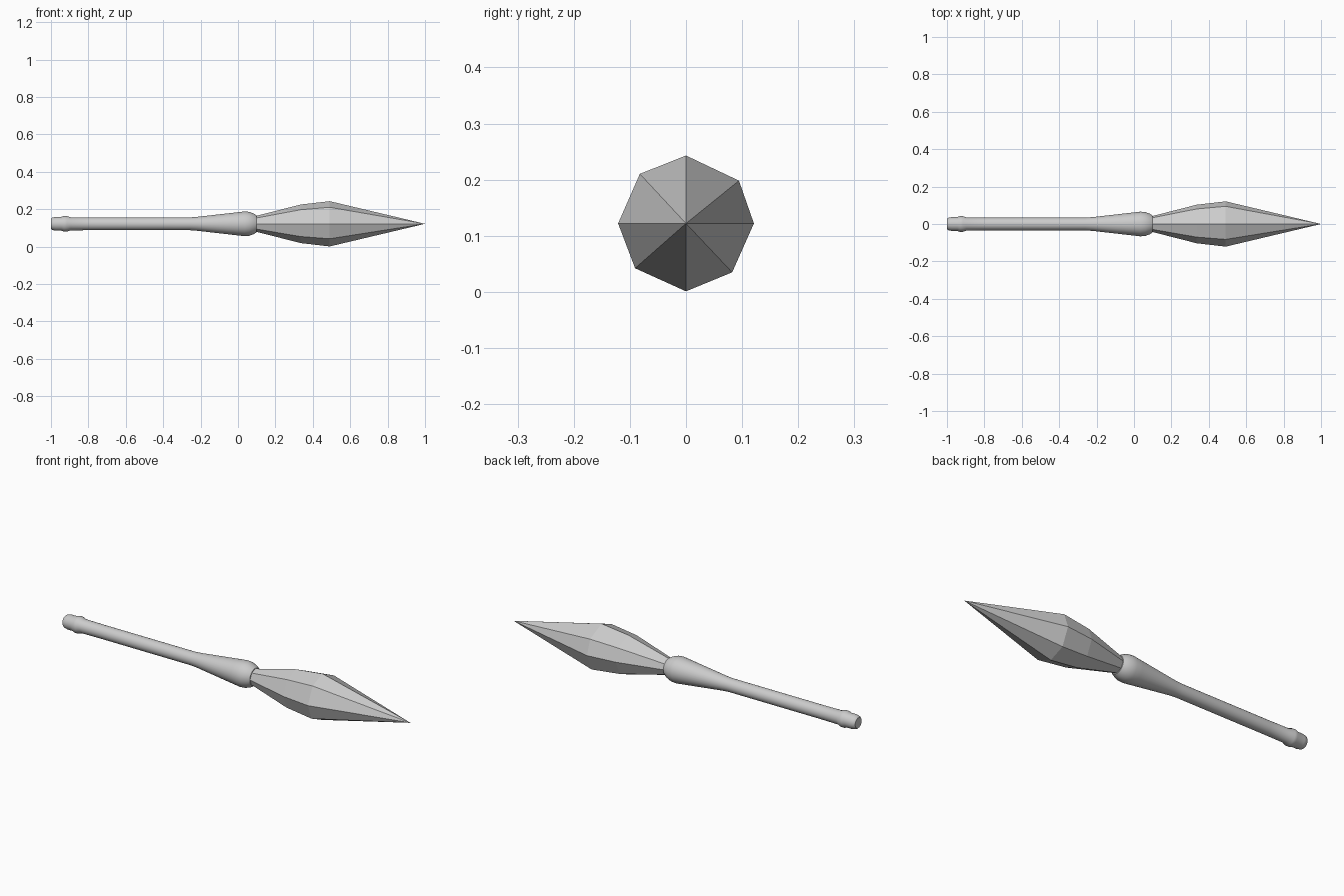
import bpy
import bmesh
import math

cube = bpy.data.objects.get("Cube")
if cube:
    bpy.data.objects.remove(cube, do_unlink=True)

AXIS_Z = 0.122  # height of the long axis

metal = bpy.data.materials.new("light grey")
metal.use_nodes = True
GREY = (0.6, 0.6, 0.6, 1)
metal.diffuse_color = GREY
metal.node_tree.nodes["Principled BSDF"].inputs["Base Color"].default_value = GREY


def loft(name, stations, section):
    """Sweep a unit (y, z) section along x; stations are (x, radius), radius 0 is a point."""
    bm = bmesh.new()
    rings = []
    for x, r in stations:
        pts = section if r > 0 else [(0, 0)]
        rings.append([bm.verts.new((x, r * y, AXIS_Z + r * z)) for y, z in pts])
    n = len(section)
    for a, b in zip(rings, rings[1:]):
        for i in range(n):
            j = (i + 1) % n
            if len(b) == 1:
                bm.faces.new((a[i], a[j], b[0]))
            else:
                bm.faces.new((a[i], a[j], b[j], b[i]))
    for ring in (rings[0], rings[-1]):
        if len(ring) > 1:
            bm.faces.new(ring)
    bmesh.ops.recalc_face_normals(bm, faces=bm.faces)
    mesh = bpy.data.meshes.new(name)
    bm.to_mesh(mesh)
    bm.free()
    mesh.materials.append(metal)
    obj = bpy.data.objects.new(name, mesh)
    bpy.context.collection.objects.link(obj)
    return obj


# Round shaft with a small end knob and a flared collar
circle = [(math.cos(math.tau * i / 32), math.sin(math.tau * i / 32)) for i in range(32)]
shaft = loft("shaft", [
    (-1.0, 0.027), (-0.993, 0.033), (-0.975, 0.037), (-0.945, 0.037),
    (-0.93, 0.042), (-0.915, 0.042), (-0.895, 0.035), (-0.78, 0.034),
    (-0.26, 0.034), (-0.22, 0.037), (0.0, 0.062), (0.035, 0.066),
    (0.06, 0.064), (0.085, 0.055), (0.1, 0.045), (0.1, 0.038),
], circle)
bpy.ops.object.select_all(action="DESELECT")
shaft.select_set(True)
bpy.context.view_layer.objects.active = shaft
bpy.ops.object.shade_smooth_by_angle(angle=math.radians(40))

# Faceted head with a slightly irregular eight-sided section
octagon = [(0, 1), (0.78, 0.63), (1, 0), (0.68, -0.72),
           (0, -1), (-0.75, -0.66), (-1, 0), (-0.68, 0.73)]
loft("head", [(0.08, 0.036), (0.1, 0.043), (0.335, 0.103), (0.49, 0.121), (1.0, 0)], octagon)
